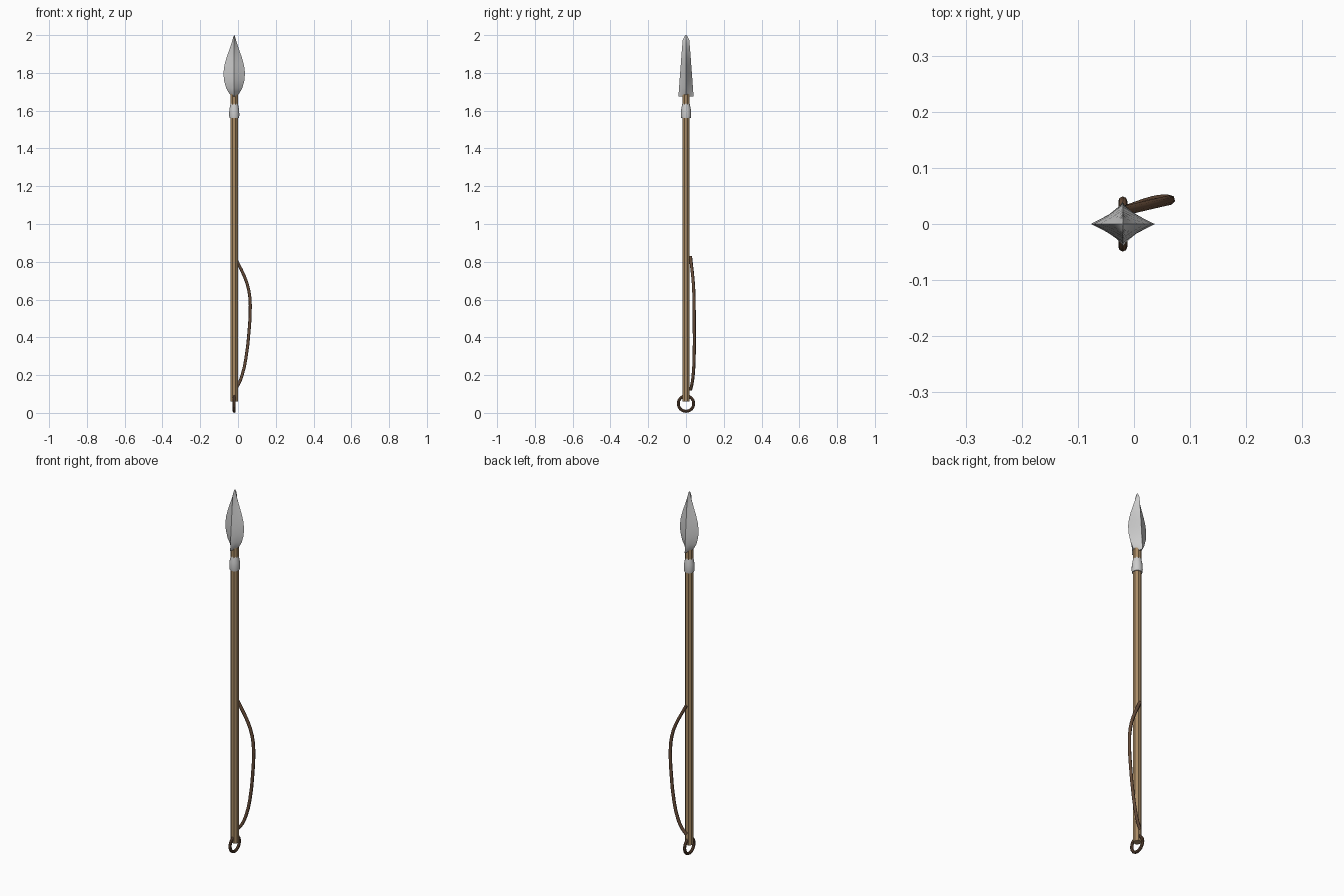
import bpy, bmesh
from math import pi, sin, cos, radians

if "Cube" in bpy.data.objects:
    bpy.data.objects.remove(bpy.data.objects["Cube"])

CX = -0.02  # shaft axis


def material(name, rgb):
    m = bpy.data.materials.new(name)
    m.diffuse_color = (*rgb, 1)
    m.use_nodes = True
    m.node_tree.nodes["Principled BSDF"].inputs["Base Color"].default_value = m.diffuse_color
    return m


wood = material("wood", (0.40, 0.26, 0.13))
leather = material("leather", (0.13, 0.07, 0.04))


def loft(name, rings, mat=None, smooth=None):
    """Skin a stack of equal-sized point rings and cap both ends."""
    bm = bmesh.new()
    vs = [[bm.verts.new(p) for p in r] for r in rings]
    n = len(vs[0])
    for a, b in zip(vs, vs[1:]):
        for i in range(n):
            j = (i + 1) % n
            bm.faces.new((a[i], a[j], b[j], b[i]))
    bm.faces.new(vs[0][::-1])
    bm.faces.new(vs[-1])
    bmesh.ops.recalc_face_normals(bm, faces=bm.faces)
    me = bpy.data.meshes.new(name)
    bm.to_mesh(me)
    bm.free()
    ob = bpy.data.objects.new(name, me)
    bpy.context.collection.objects.link(ob)
    if mat:
        me.materials.append(mat)
    if smooth:
        bpy.ops.object.select_all(action='DESELECT')
        bpy.context.view_layer.objects.active = ob
        ob.select_set(True)
        bpy.ops.object.shade_smooth_by_angle(angle=radians(smooth))
    return ob


def circle(r, z, n, phase=0.0):
    return [(CX + r * cos(2 * pi * i / n + phase), r * sin(2 * pi * i / n + phase), z)
            for i in range(n)]


# Octagonal wooden shaft
loft("shaft", [circle(0.021, z, 8, pi / 8) for z in (0.06, 1.70)], wood)

# Metal collar below the head
loft("collar", [circle(r, z, 16) for r, z in
                ((0.025, 1.56), (0.027, 1.575), (0.026, 1.605), (0.021, 1.63), (0.017, 1.652))],
     smooth=40)

# Leaf-shaped head with a diamond section: (z, half width, half depth)
head = [(1.675, 0.010, 0.040), (1.69, 0.026, 0.039), (1.72, 0.043, 0.037), (1.76, 0.054, 0.034),
        (1.80, 0.057, 0.031), (1.84, 0.052, 0.028), (1.88, 0.041, 0.025), (1.92, 0.027, 0.022),
        (1.955, 0.015, 0.019), (1.975, 0.009, 0.017), (1.99, 0.005, 0.010), (2.0, 0.001, 0.003)]
loft("spear_head", [[(CX + w, 0, z), (CX + w * 0.45, d * 0.5, z), (CX, d, z),
                     (CX - w * 0.45, d * 0.5, z), (CX - w, 0, z),
                     (CX - w * 0.45, -d * 0.5, z), (CX, -d, z), (CX + w * 0.45, -d * 0.5, z)]
                    for z, w, d in head], smooth=35)

# Ring through the butt end
bpy.ops.mesh.primitive_torus_add(major_segments=16, minor_segments=8, major_radius=0.041,
                                 minor_radius=0.008, location=(CX, 0, 0.049),
                                 rotation=(0, pi / 2, 0))
ring = bpy.context.object
ring.name = "butt_ring"
ring.data.materials.append(leather)

# Slack carrying strap along the back of the shaft
path = [(-0.018, 0.024, 0.828), (0.001, 0.028, 0.79), (0.035, 0.036, 0.72), (0.057, 0.041, 0.65),
        (0.065, 0.043, 0.57), (0.059, 0.044, 0.44), (0.042, 0.043, 0.29), (0.022, 0.038, 0.20),
        (0.002, 0.031, 0.15), (-0.018, 0.024, 0.122)]
cu = bpy.data.curves.new("strap", 'CURVE')
cu.dimensions = '3D'
cu.bevel_depth = 0.0085
cu.bevel_resolution = 1
cu.resolution_u = 2
cu.use_fill_caps = True
sp = cu.splines.new('BEZIER')
sp.bezier_points.add(len(path) - 1)
for bp, co in zip(sp.bezier_points, path):
    bp.co = co
    bp.handle_left_type = bp.handle_right_type = 'AUTO'
cu.materials.append(leather)
strap = bpy.data.objects.new("strap", cu)
bpy.context.collection.objects.link(strap)
